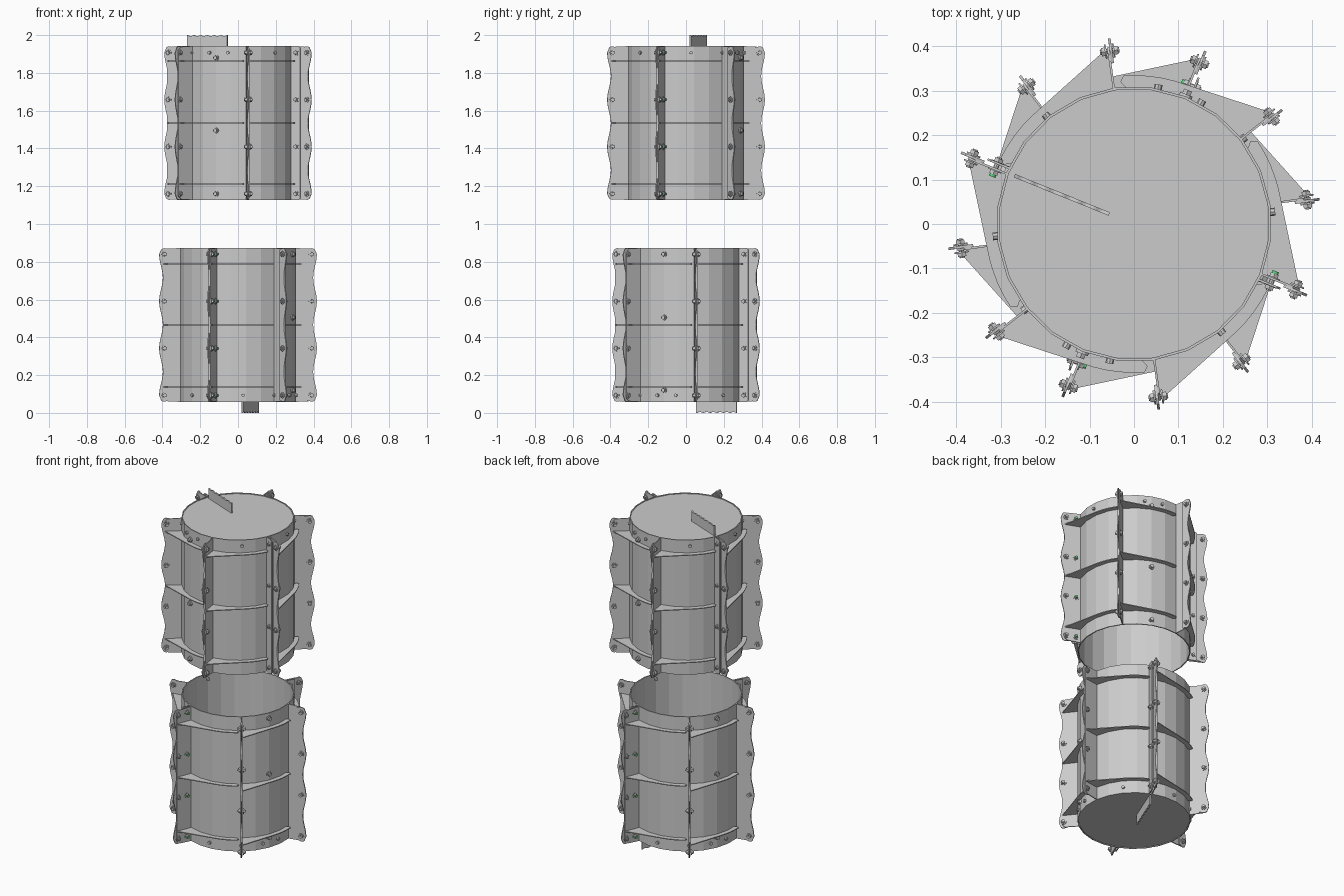
import bpy, bmesh
from math import cos, sin, pi, radians
from mathutils import Vector, Matrix

if "Cube" in bpy.data.objects:
    bpy.data.objects.remove(bpy.data.objects["Cube"])

Z0, Z1 = 1.127, 1.942                      # upper drum bottom / top
ROWS = [1.907, 1.658, 1.409, 1.160]        # bolt heights on the fins
SHELVES = [1.86, 1.533, 1.21]              # gusset heights
green = bpy.data.materials.new("green_insert")
green.diffuse_color = (0.1, 0.65, 0.2, 1)
green.use_nodes = True
green.node_tree.nodes["Principled BSDF"].inputs["Base Color"].default_value = green.diffuse_color


def polar(r, deg, z=0.0, t=0.0):
    a = radians(deg)
    return Vector((r * cos(a) - t * sin(a), r * sin(a) + t * cos(a), z))


def prism(bm, pts, vec):
    """Extrude a flat outline along a vector."""
    low = [bm.verts.new(p) for p in pts]
    high = [bm.verts.new(Vector(p) + Vector(vec)) for p in pts]
    bm.faces.new(low)
    bm.faces.new(high[::-1])
    n = len(pts)
    for i in range(n):
        j = (i + 1) % n
        bm.faces.new((low[i], low[j], high[j], high[i]))


def cyl(bm, centre, axis, r, length, sides=6):
    rot = Vector(axis).to_track_quat('Z', 'Y').to_matrix().to_4x4()
    bmesh.ops.create_cone(bm, cap_ends=True, segments=sides, radius1=r, radius2=r,
                          depth=length, matrix=Matrix.Translation(centre) @ rot)


def finish(bm, name, flip, mat=None):
    """The lower drum is the upper one mirrored in z and turned by -90 degrees."""
    if flip:
        m = Matrix.Translation((0, 0, 2)) @ Matrix.Diagonal((1, 1, -1, 1))
        bm.transform(Matrix.Rotation(-pi / 2, 4, 'Z') @ m)
    bmesh.ops.recalc_face_normals(bm, faces=bm.faces)
    me = bpy.data.meshes.new(name)
    bm.to_mesh(me)
    bm.free()
    ob = bpy.data.objects.new(name, me)
    bpy.context.collection.objects.link(ob)
    if mat:
        me.materials.append(mat)


def radial_plate(bm, outline, deg, t, thick):
    """Plate standing in a radial plane, outline given as (r, z)."""
    prism(bm, [polar(r, deg, z, t) for r, z in outline], polar(0, deg, 0, thick))


def through_bolt(bm, r, z, deg, t=0.0):
    c, ax = polar(r, deg, z, t), polar(0, deg, 0, 1)
    cyl(bm, c, ax, 0.006, 0.044, 8)
    for s in (-1, 1):
        cyl(bm, c + ax * s * 0.009, ax, 0.016, 0.004, 12)
        cyl(bm, c + ax * s * 0.0145, ax, 0.011, 0.009, 6)


def drum(prefix, flip):
    fins = [-22 + 60 * k for k in range(6)]

    # thin open-ended shell
    bm = bmesh.new()
    n = 24
    loops = [[bm.verts.new(polar(r, 8 + 360 / n * i, z)) for i in range(n)]
             for r, z in ((0.31, Z0), (0.31, Z1), (0.304, Z1), (0.304, Z0))]
    for k in range(4):
        a, b = loops[k], loops[(k + 1) % 4]
        for i in range(n):
            j = (i + 1) % n
            bm.faces.new((a[i], a[j], b[j], b[i]))
    finish(bm, prefix + "_shell", flip)

    # closed end
    bm = bmesh.new()
    prism(bm, [polar(0.305, 8 + 360 / n * i, Z1 - 0.012) for i in range(n)], (0, 0, 0.008))
    finish(bm, prefix + "_end_cap", flip)

    # small scalloped blade standing on the end
    bm = bmesh.new()
    edge = []
    for i in range(37):
        u = i / 36
        edge.append((0.06 + 0.23 * u, 1.997 + 0.003 * cos(2 * pi * 6 * u)))
    radial_plate(bm, [(0.29, Z1 - 0.01), (0.06, Z1 - 0.01)] + edge, 158, -0.004, 0.008)
    finish(bm, prefix + "_end_blade", flip)

    # radial fins, with a scalloped wear strip along each outer edge
    bm, strips = bmesh.new(), bmesh.new()
    wave = [(0.395, Z1 - 0.001), (0.409, Z1 - 0.006)]
    steps = 36
    for i in range(steps + 1):
        u = i / steps
        z = ROWS[0] + (ROWS[3] - ROWS[0]) * u
        wave.append((0.411 + 0.010 * cos(2 * pi * 3 * u), z))
    wave += [(0.409, Z0 + 0.006), (0.395, Z0 + 0.001)]
    strip = [(0.365, Z0 + 0.008)] + [(0.365, Z1 - 0.008)] + wave
    for a in fins:
        radial_plate(bm, [(0.303, Z0), (0.303, Z1), (0.385, Z1 - 0.004),
                          (0.402, Z1 - 0.02), (0.402, Z0 + 0.02),
                          (0.385, Z0 + 0.004)], a, 0, 0.005)
        radial_plate(strips, strip, a, -0.006, 0.006)
    finish(bm, prefix + "_fins", flip)
    finish(strips, prefix + "_wear_strips", flip)

    # tapering curved shelves behind every fin
    bm = bmesh.new()
    for a in fins:
        for z in SHELVES:
            inner = [polar(0.304, a + d, z) for d in range(0, 56, 5)]
            outer = [polar(0.322, a + 57.5, z)]
            outer += [polar(0.335, a + d, z) for d in (56, 51, 46, 41, 36)]
            prism(bm, inner + outer + [polar(0.402, a + 0.3, z)], (0, 0, 0.005))
    finish(bm, prefix + "_shelves", flip)

    # clamp flanges where the two half shells meet
    bm, clamp, insert = bmesh.new(), bmesh.new(), bmesh.new()
    for a in (-22, 158):
        radial_plate(bm, [(0.303, Z0), (0.303, Z1), (0.352, Z1), (0.36, Z1 - 0.01),
                          (0.36, Z0 + 0.01), (0.352, Z0)], a, -0.014, 0.005)
        for z in ROWS:
            through_bolt(clamp, 0.336, z, a, -0.004)
            cyl(insert, polar(0.336, a, z, 0.017), polar(0, a, 0, 1), 0.0075, 0.008, 12)
    finish(bm, prefix + "_clamp_flanges", flip)
    finish(clamp, prefix + "_clamp_bolts", flip)
    finish(insert, prefix + "_clamp_nut_inserts", flip, green)

    # bolts holding the wear strips
    bm = bmesh.new()
    for a in fins:
        for z in ROWS:
            through_bolt(bm, 0.393, z, a)
    finish(bm, prefix + "_strip_bolts", flip)

    # rim screws and larger shell bolts
    bm = bmesh.new()
    for half in (0, 180):
        for a in (-119, -100, -51, 5, 38):
            cyl(bm, polar(0.31, a + half, ROWS[0]), polar(1, a), 0.009, 0.018, 8)
        for z in (1.88, 1.495, 1.16):
            c, ax = polar(0.31, -112 + half, z), polar(1, -112 + half)
            cyl(bm, c, ax, 0.015, 0.010, 12)
            cyl(bm, c, ax, 0.011, 0.030, 6)
    finish(bm, prefix + "_shell_bolts", flip)


drum("upper_drum", False)
drum("lower_drum", True)
